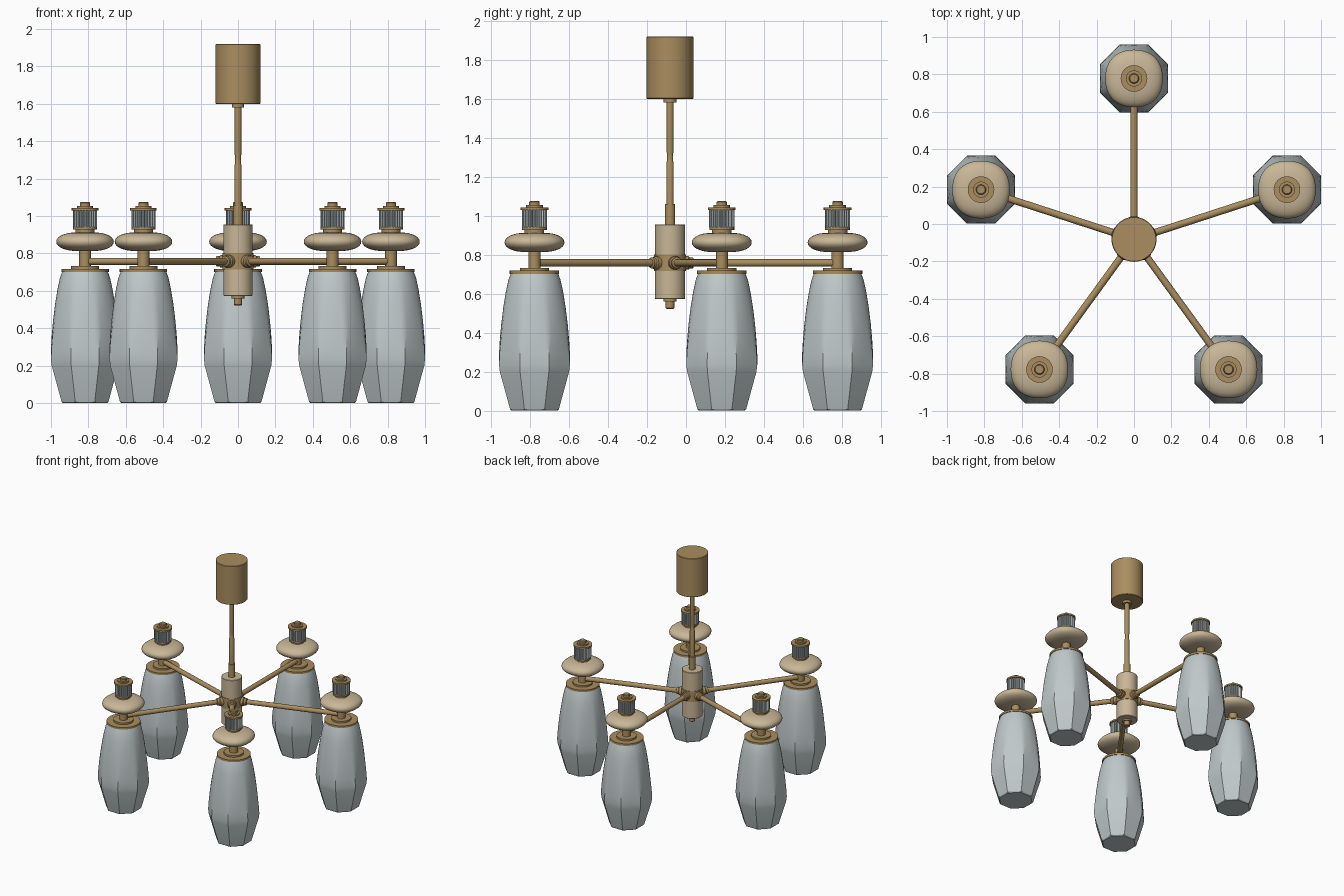
import bpy
import bmesh
from math import sin, cos, pi, radians
from mathutils import Matrix, Vector

cube = bpy.data.objects.get("Cube")
if cube:
    bpy.data.objects.remove(cube, do_unlink=True)

HUB = Vector((0, -0.082, 0))
REACH = 0.86
ARM_Z = 0.758


def material(name, rgb):
    m = bpy.data.materials.new(name)
    m.use_nodes = True
    m.diffuse_color = (*rgb, 1)
    m.node_tree.nodes["Principled BSDF"].inputs["Base Color"].default_value = (*rgb, 1)
    return m


brass = material("brass", (0.40, 0.27, 0.115))
cream = material("cream", (0.58, 0.47, 0.31))
glass = material("grey glass", (0.52, 0.58, 0.585))


def loft(name, profile, mat, segs=32, shape=None, at=HUB):
    """Stack rings from (radius, height) pairs; shape(angle, ring) scales the radius."""
    bm = bmesh.new()
    rings = []
    for i, (r, z) in enumerate(profile):
        ring = []
        for k in range(segs):
            a = 2 * pi * k / segs
            s = r * (shape(a, i) if shape else 1)
            ring.append(bm.verts.new((s * cos(a), s * sin(a), z)))
        rings.append(ring)
    for low, high in zip(rings, rings[1:]):
        for k in range(segs):
            n = (k + 1) % segs
            bm.faces.new((low[k], low[n], high[n], high[k]))
    bm.faces.new(rings[0][::-1])
    bm.faces.new(rings[-1])
    mesh = bpy.data.meshes.new(name)
    bm.to_mesh(mesh)
    bm.free()
    mesh.materials.append(mat)
    obj = bpy.data.objects.new(name, mesh)
    obj.location = at
    bpy.context.collection.objects.link(obj)
    return obj


def smooth(obj, angle=35):
    bpy.ops.object.select_all(action="DESELECT")
    obj.select_set(True)
    bpy.context.view_layer.objects.active = obj
    bpy.ops.object.shade_smooth_by_angle(angle=radians(angle))
    return obj


# Ceiling canopy, rod and collars
smooth(loft("canopy", [(0.117, 1.60), (0.12, 1.603), (0.12, 1.917), (0.117, 1.92)], brass, 48))
smooth(loft("hanging_rod", [
    (0.026, 0.95), (0.026, 1.06), (0.019, 1.06), (0.019, 1.27), (0.016, 1.28),
    (0.016, 1.32), (0.018, 1.33), (0.018, 1.58), (0.033, 1.58), (0.033, 1.60)], brass, 24))

# Central body, middle band and bottom finial
smooth(loft("upper_body", [(0.078, 0.80), (0.078, 0.952), (0.075, 0.955)], cream, 40))
smooth(loft("lower_body", [(0.075, 0.573), (0.078, 0.576), (0.078, 0.72)], cream, 40))
smooth(loft("hub_band", [(0.082, 0.715), (0.082, 0.802)], brass, 40))
smooth(loft("bottom_finial", [
    (0.018, 0.522), (0.022, 0.526), (0.022, 0.56), (0.034, 0.56), (0.034, 0.576)], brass, 24))


# Scale factors for cross-sections
def octagon(a):
    return 1 / cos((a + pi / 8) % (pi / 4) - pi / 8)


SHADE = [(0.118, 0.0), (0.125, 0.006), (0.178, 0.20), (0.182, 0.235), (0.182, 0.29),
         (0.178, 0.36), (0.171, 0.44), (0.160, 0.53), (0.147, 0.61), (0.134, 0.67),
         (0.122, 0.702)]


def shade_section(a, ring):
    # Octagonal at the foot, easing to a circle at the mouth
    t = min(1, max(0, (SHADE[ring][1] - 0.235) / 0.46)) ** 0.7
    return octagon(a) * (1 - t) + t


def pillow_section(a, ring):
    return 1 - 0.02 * cos(4 * a)


def ribs(a, ring):
    return 1 if round(a / (2 * pi) * 96) % 4 < 2 else 0.86


PILLOW = [(0.03 + 0.127 * sin(pi * i / 14) ** 0.8, 0.863 - 0.05 * cos(pi * i / 14))
          for i in range(15)]

# One lamp, built at the origin
lamp = [
    smooth(loft("lamp_shade", SHADE, glass, 64, shade_section, Vector()), 30),
    smooth(loft("shade_cap", [
        (0.127, 0.702), (0.127, 0.718), (0.075, 0.718), (0.075, 0.732), (0.031, 0.732),
        (0.031, 0.82)], brass, 40, None, Vector())),
    smooth(loft("pillow_disc", PILLOW, cream, 48, pillow_section, Vector()), 60),
    smooth(loft("neck", [
        (0.05, 0.908), (0.05, 0.927), (0.064, 0.927), (0.064, 0.941)], brass, 32, None, Vector())),
    loft("ribbed_holder", [(0.065, 0.94), (0.065, 1.03)], glass, 96, ribs, Vector()),
    smooth(loft("top_cap", [
        (0.071, 1.03), (0.071, 1.043), (0.043, 1.043), (0.043, 1.054), (0.027, 1.054),
        (0.027, 1.07), (0.022, 1.075)], brass, 32, None, Vector())),
]

# Arm lying along +x from the hub, with a ferrule and rounded collar
arm = smooth(loft("arm", [
    (0.034, 0.06), (0.034, 0.096), (0.028, 0.102), (0.028, 0.118), (0.019, 0.122),
    (0.019, REACH)], brass, 24, None, Vector()))
arm.data.transform(Matrix.Rotation(pi / 2, 4, "Y"))

# Five arms and lamps around the hub
for i in range(5):
    angle = radians(90 + 72 * i)
    spot = HUB + Vector((cos(angle), sin(angle), 0)) * REACH
    for part in lamp + [arm]:
        obj = part
        if i:
            obj = part.copy()
            bpy.context.collection.objects.link(obj)
        if part is arm:
            obj.location = HUB + Vector((0, 0, ARM_Z))
            obj.rotation_euler.z = angle
        else:
            obj.location = spot
